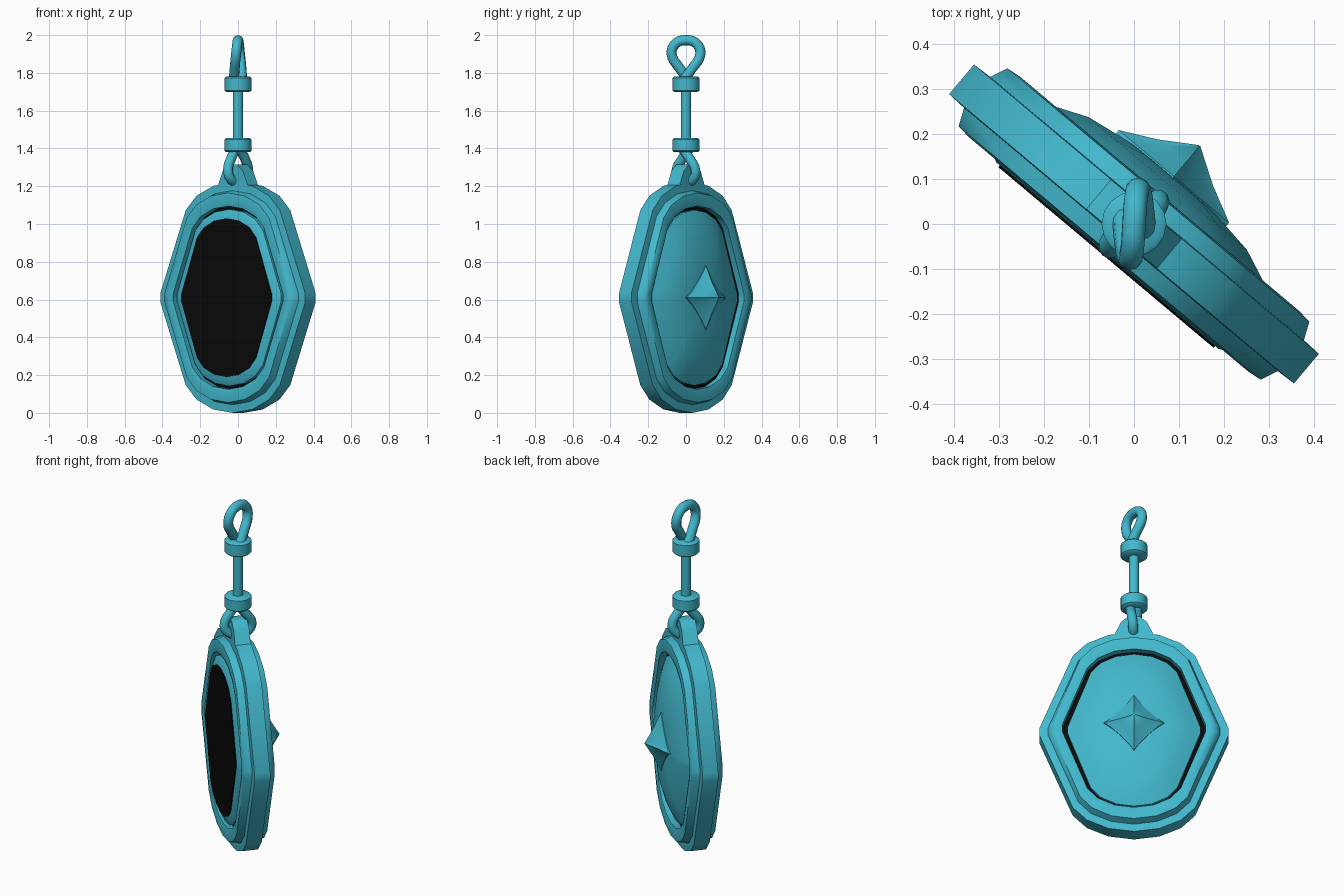
import bpy, bmesh, math
from mathutils import Matrix, Vector

if "Cube" in bpy.data.objects:
    bpy.data.objects.remove(bpy.data.objects["Cube"])

TURN = Matrix.Rotation(math.radians(-40), 4, 'Z')
MID = 0.61


def material(name, rgb):
    m = bpy.data.materials.new(name)
    m.diffuse_color = (*rgb, 1)
    m.use_nodes = True
    m.node_tree.nodes["Principled BSDF"].inputs["Base Color"].default_value = m.diffuse_color
    return m


TEAL = material("teal", (0.055, 0.48, 0.61))
BLACK = material("black", (0.003, 0.003, 0.003))


def finish(name, bm, mat, angle=45, matrix=TURN):
    bmesh.ops.recalc_face_normals(bm, faces=bm.faces)
    bm.transform(matrix)
    me = bpy.data.meshes.new(name)
    bm.to_mesh(me)
    bm.free()
    ob = bpy.data.objects.new(name, me)
    bpy.context.collection.objects.link(ob)
    me.materials.append(mat)
    bpy.ops.object.select_all(action='DESELECT')
    ob.select_set(True)
    bpy.context.view_layer.objects.active = ob
    bpy.ops.object.shade_smooth_by_angle(angle=math.radians(angle))
    return ob


# Unit outlines: rounded hexagon and concave four-point star
quarter = [(1, 0.04), (0.65, 0.76), (0.5, 0.885), (0.27, 0.97)]
right = [(x, -z) for x, z in reversed(quarter)] + quarter
HEX = right + [(0, 1)] + [(-x, z) for x, z in reversed(right)] + [(0, -1)]


def star_point(a, p=2.3):
    c, s = math.cos(a), math.sin(a)
    return (math.copysign(abs(c) ** p, c), math.copysign(abs(s) ** p, s))


STAR = [star_point(i * math.tau / 24) for i in range(24)]


def loft(name, outline, rings, mat, ring_shape=False, angle=45):
    """Rings are (half width, half height, depth) copies of the outline."""
    bm = bmesh.new()
    loops = [[bm.verts.new((x * w, d, MID + z * h)) for x, z in outline]
             for w, h, d in rings]
    n = len(outline)
    pairs = list(zip(loops, loops[1:]))
    if ring_shape:
        pairs.append((loops[-1], loops[0]))
    for a, b in pairs:
        for i in range(n):
            j = (i + 1) % n
            bm.faces.new((a[i], a[j], b[j], b[i]))
    if not ring_shape:
        bm.faces.new(loops[0])
        bm.faces.new(loops[-1])
    return finish(name, bm, mat, angle)


# Outer frame with raised rims on both sides
side = [(0.5, 0.61, 0.043), (0.455, 0.567, 0.045), (0.438, 0.555, 0.084),
        (0.405, 0.515, 0.088), (0.38, 0.485, 0.082)]
loft("frame", HEX, [(w, h, -d) for w, h, d in reversed(side)] + side, TEAL, True, 60)

# Dark core forming the grooves
loft("groove_core", HEX, [(0.385, 0.49, -0.045), (0.385, 0.49, 0.045)], BLACK)

# Front plate and screen
loft("front_plate", HEX, [(0.36, 0.468, -0.03), (0.36, 0.468, -0.073),
                          (0.322, 0.43, -0.092)], TEAL)
loft("screen", HEX, [(0.312, 0.42, -0.088), (0.312, 0.42, -0.097)], BLACK)

# Domed back and star stud
loft("back_dome", HEX, [(0.352, 0.465, 0.03), (0.352, 0.465, 0.06),
                        (0.295, 0.40, 0.09), (0.23, 0.31, 0.117),
                        (0.12, 0.16, 0.134), (0.002, 0.002, 0.138)], TEAL)
loft("star_stud", STAR, [(0.16, 0.17, 0.11), (0.16, 0.17, 0.138),
                         (0.08, 0.085, 0.178), (0.002, 0.002, 0.227)], TEAL)

# Hanging tab
half = [(0.16, 1.16), (0.105, 1.2), (0.07, 1.28), (0.03, 1.315)]
bm = bmesh.new()
face = bm.faces.new([bm.verts.new((x, -0.0425, z)) for x, z in
                     half + [(-x, z) for x, z in reversed(half)]])
ext = bmesh.ops.extrude_face_region(bm, geom=[face])
bmesh.ops.translate(bm, vec=(0, 0.085, 0),
                    verts=[v for v in ext['geom'] if isinstance(v, bmesh.types.BMVert)])
finish("hanging_tab", bm, TEAL)


def lathe(name, profile, sides=16):
    bm = bmesh.new()
    vs = [bm.verts.new((r, 0, z)) for r, z in profile]
    edges = [bm.edges.new(p) for p in zip(vs, vs[1:])]
    bmesh.ops.spin(bm, geom=vs + edges, axis=(0, 0, 1), cent=(0, 0, 0),
                   steps=sides, angle=math.tau)
    bmesh.ops.remove_doubles(bm, verts=bm.verts, dist=1e-5)
    return finish(name, bm, TEAL, 50, Matrix())


# Rod and collars
lathe("rod", [(0, 1.40), (0.027, 1.40), (0.027, 1.76), (0, 1.76)], 12)
for name, z0, z1 in (("lower_collar", 1.38, 1.455), ("upper_collar", 1.70, 1.78)):
    lathe(name, [(0, z0), (0.062, z0), (0.072, z0 + 0.008), (0.072, z1 - 0.008),
                 (0.062, z1), (0, z1)])


def loop_link(name, points, radius, matrix):
    """Tube along a smooth path, whose second half is the first turned by 180 degrees."""
    pts = [Vector(p) for p in points]
    pts += [Vector((-x, -y, z)) for x, y, z in reversed(points[:-1])]
    cu = bpy.data.curves.new(name, 'CURVE')
    cu.dimensions = '3D'
    cu.bevel_depth = radius
    cu.bevel_resolution = 3
    cu.resolution_u = 4
    cu.use_fill_caps = True
    sp = cu.splines.new('BEZIER')
    sp.bezier_points.add(len(pts) - 1)
    for b, p in zip(sp.bezier_points, pts):
        b.co = matrix @ p
        b.handle_left_type = b.handle_right_type = 'AUTO'
    cu.materials.append(TEAL)
    ob = bpy.data.objects.new(name, cu)
    bpy.context.collection.objects.link(ob)
    return ob


# Twisted top loop and the link through the tab
loop_link("top_loop", [(0.022, -0.015, 1.76), (0.018, 0.03, 1.82),
                       (0.01, 0.076, 1.90), (0.004, 0.055, 1.955), (0, 0, 1.973)],
          0.027, Matrix())
loop_link("lower_link", [(0.018, -0.01, 1.40), (0.016, 0.035, 1.35),
                         (0.008, 0.073, 1.28), (0.004, 0.05, 1.235), (0, 0, 1.222)],
          0.026, TURN)
